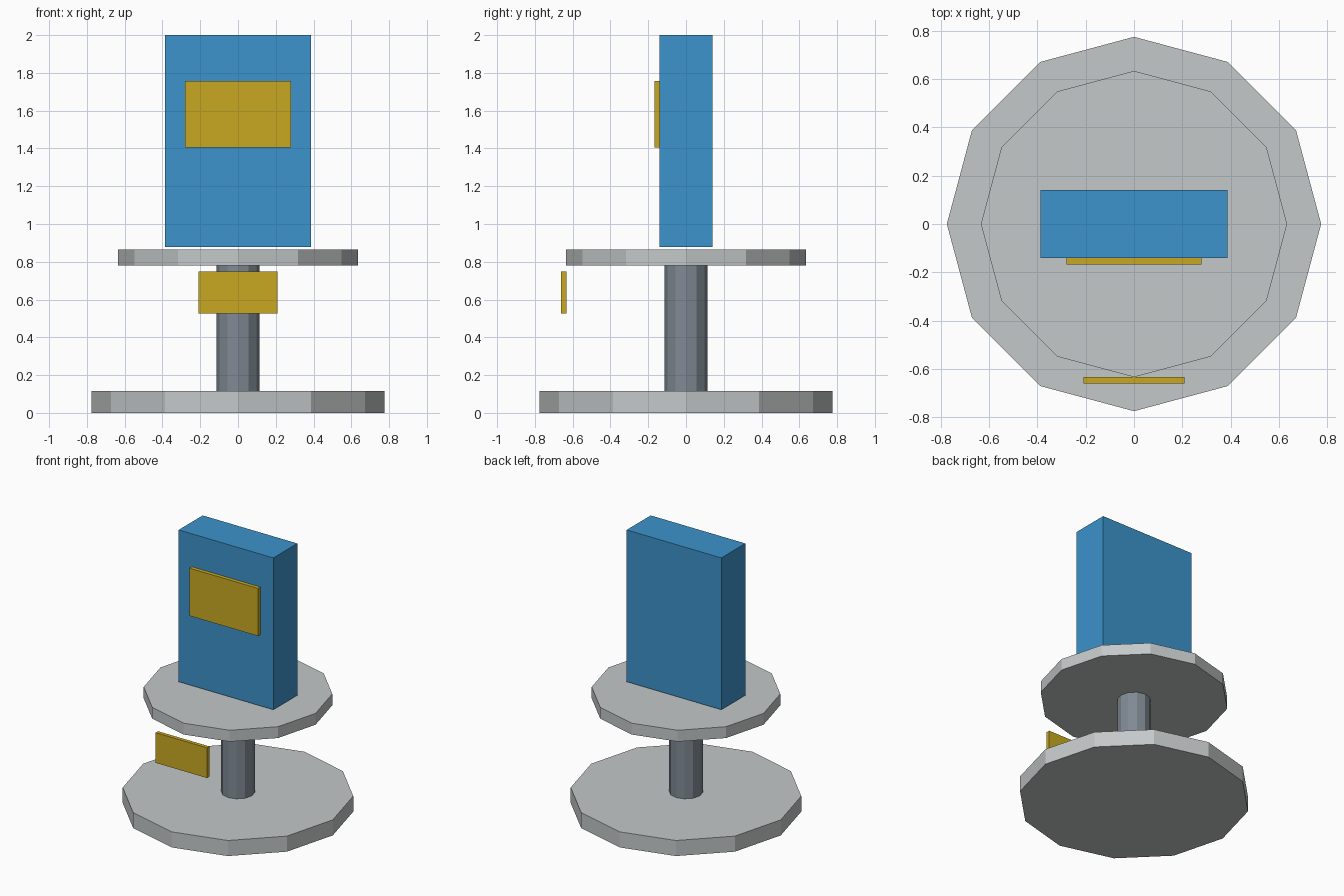
import bpy

cube = bpy.data.objects.get("Cube")
if cube:
    bpy.data.objects.remove(cube, do_unlink=True)


def material(name, rgb):
    """Flat material from 0-255 display values."""
    colour = [((c / 255 + 0.055) / 1.055) ** 2.4 for c in rgb] + [1.0]
    mat = bpy.data.materials.new(name)
    mat.use_nodes = True
    mat.diffuse_color = colour
    mat.node_tree.nodes["Principled BSDF"].inputs["Base Color"].default_value = colour
    return mat


def finish(name, mat):
    obj = bpy.context.object
    obj.name = obj.data.name = name
    obj.data.materials.append(mat)
    return obj


def disc(name, radius, z0, z1, mat):
    """Twelve-sided upright cylinder between two heights."""
    bpy.ops.mesh.primitive_cylinder_add(vertices=12, radius=radius, depth=z1 - z0,
                                        location=(0, 0, (z0 + z1) / 2))
    return finish(name, mat)


def block(name, half_width, y0, y1, z0, z1, mat):
    """Box centred on x = 0."""
    bpy.ops.mesh.primitive_cube_add(size=1, location=(0, (y0 + y1) / 2, (z0 + z1) / 2))
    bpy.context.object.scale = (half_width * 2, y1 - y0, z1 - z0)
    bpy.ops.object.transform_apply(location=False, rotation=False, scale=True)
    return finish(name, mat)


stone = material("light grey", (196, 200, 200))
steel = material("steel grey", (128, 138, 148))
blue = material("blue", (60, 147, 204))
gold = material("gold", (201, 169, 34))

# Pedestal
disc("base", 0.775, 0, 0.115, stone)
disc("column", 0.113, 0.115, 0.78, steel)
disc("top_plate", 0.634, 0.78, 0.864, stone)

# Display slab with its front panel
block("slab", 0.387, -0.14, 0.14, 0.878, 2.0, blue)
block("front_panel", 0.28, -0.168, -0.14, 1.405, 1.757, gold)

# Plaque in front of the column
block("plaque", 0.21, -0.661, -0.633, 0.525, 0.748, gold)
